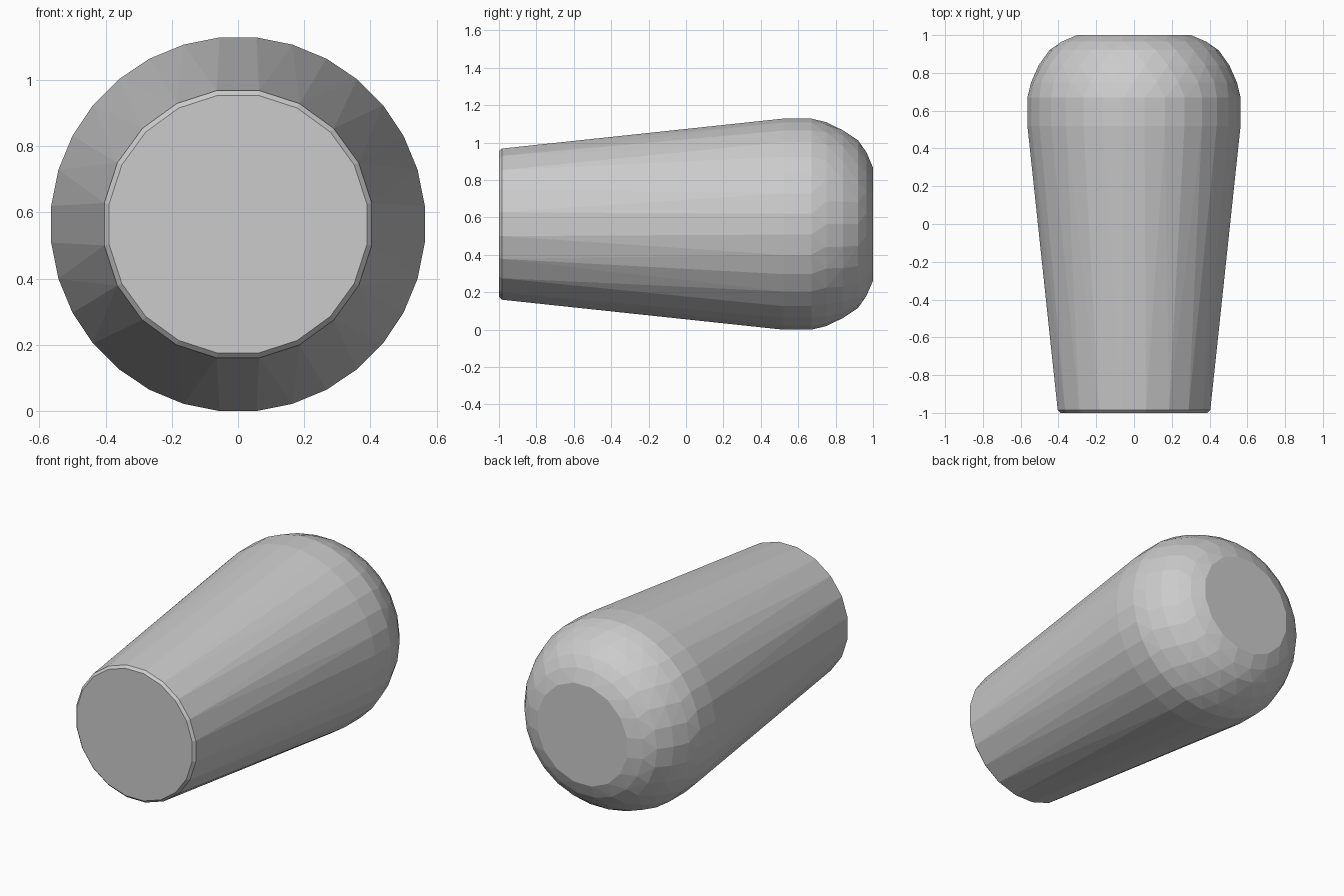
import bpy, bmesh
from math import pi, sin, cos, radians

if "Cube" in bpy.data.objects:
    bpy.data.objects.remove(bpy.data.objects["Cube"])

CENTRE_Z = 0.565

# rings along the axis: (y, radius, sides, twist in steps)
RINGS = [
    (-1.0, 0.394, 20, 0.5),     # small front cap
    (-0.985, 0.409, 20, 0.5),   # front lip
    (0.52, 0.567, 32, 0.5),     # end of the taper
    (0.67, 0.567, 32, 0.5),     # start of the dome
    (0.75, 0.545, 28, 0.0),
    (0.84, 0.505, 26, 0.5),
    (0.92, 0.448, 24, 0.0),
    (0.965, 0.388, 20, 0.5),
    (1.0, 0.308, 16, 0.5),      # flat back cap
]

bm = bmesh.new()
for y, r, n, twist in RINGS:
    for i in range(n):
        a = 2 * pi * (i + twist) / n
        bm.verts.new((r * sin(a), y, CENTRE_Z + r * cos(a)))

# the facets are the convex hull of the rings
bmesh.ops.convex_hull(bm, input=bm.verts[:])
bmesh.ops.delete(bm, geom=[v for v in bm.verts if not v.link_faces], context='VERTS')
bmesh.ops.dissolve_limit(bm, angle_limit=radians(1), verts=bm.verts[:], edges=bm.edges[:])
bmesh.ops.recalc_face_normals(bm, faces=bm.faces[:])

# rest exactly on the ground
low = min(v.co.z for v in bm.verts)
bmesh.ops.translate(bm, verts=bm.verts[:], vec=(0, 0, -low))

mesh = bpy.data.meshes.new("tapered_rounded_body")
bm.to_mesh(mesh)
bm.free()
body = bpy.data.objects.new("tapered_rounded_body", mesh)
bpy.context.collection.objects.link(body)
